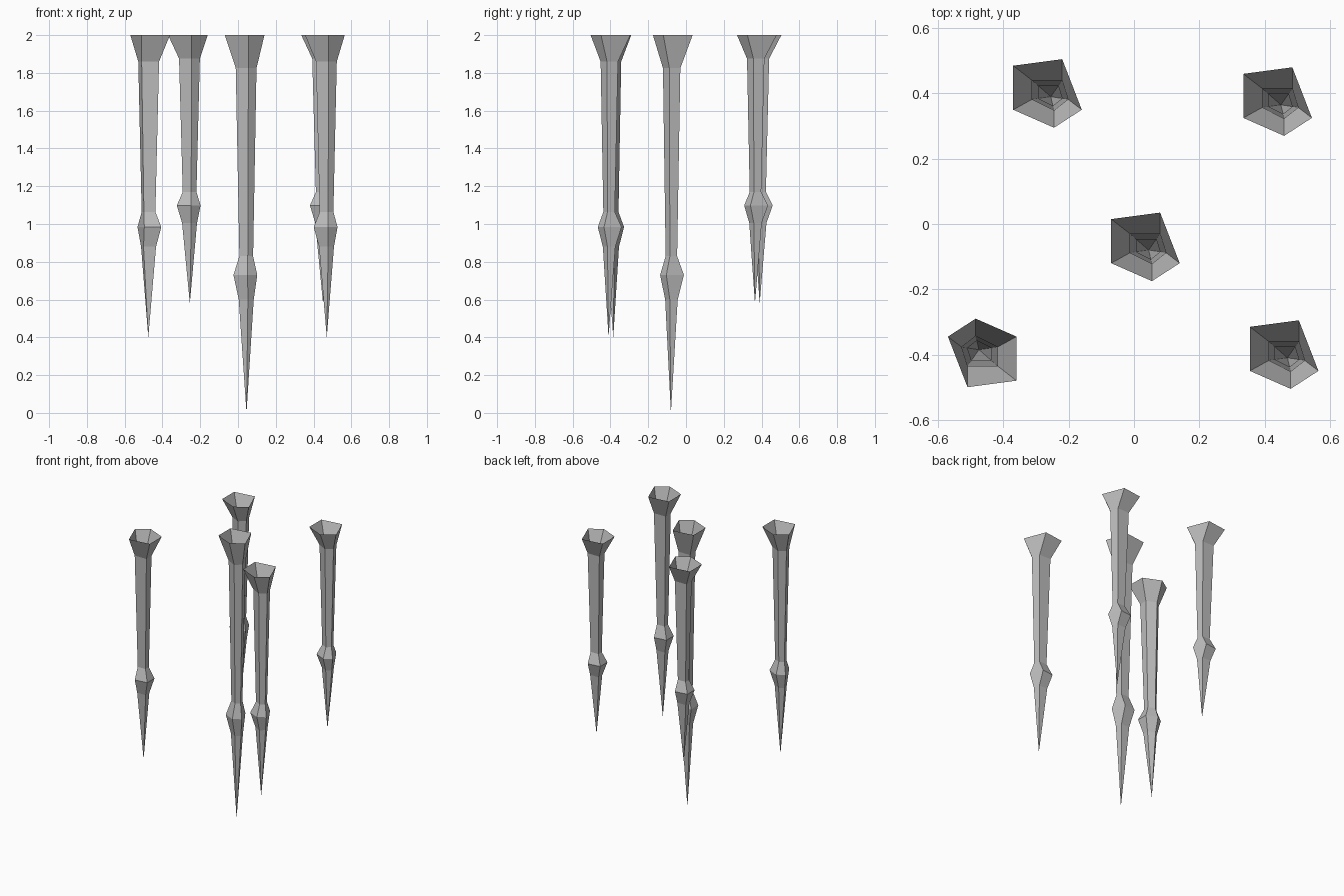
import bpy
import bmesh
import math
from mathutils import Vector, Matrix

cube = bpy.data.objects.get("Cube")
if cube:
    bpy.data.objects.remove(cube, do_unlink=True)

stone = bpy.data.materials.new("grey stone")
stone.use_nodes = True
GREY = (0.5, 0.5, 0.5, 1)
stone.diffuse_color = GREY
stone.node_tree.nodes["Principled BSDF"].inputs["Base Color"].default_value = GREY

# Uneven five-sided sections of the open mouth and of the neck below it
MOUTH = [(-.07, .015), (.08, .035), (.14, -.12), (.055, -.175), (-.07, -.12)]
NECK = [(-.012, -.03), (.08, -.03), (.098, -.088), (.055, -.122), (-.012, -.088)]
AXIS = Vector((.045, -.08))


def scaled(section, factor):
    return [AXIS + (Vector(p) - AXIS) * factor for p in section]


# Section and depth below the ceiling, from the mouth to the tip
RINGS = [
    (MOUTH, 0),
    (NECK, .175),
    (scaled(NECK, .66), 1.17),
    (scaled(MOUTH, .6), 1.27),
    (scaled(NECK, .72), 1.4),
]


def stalactite(name, x, y, length, turn=0):
    """Open-topped spike hanging from z = 2; length is relative to the longest."""
    bm = bmesh.new()
    rings = [[bm.verts.new((p[0], p[1], -depth * length)) for p in section]
             for section, depth in RINGS]
    for upper, lower in zip(rings, rings[1:]):
        for i in range(5):
            j = (i + 1) % 5
            bm.faces.new((upper[i], upper[j], lower[j], lower[i]))
    tip = bm.verts.new((AXIS.x, AXIS.y, -2 * length))
    for i in range(5):
        bm.faces.new((rings[-1][i], rings[-1][(i + 1) % 5], tip))
    bm.transform(Matrix.Rotation(turn, 4, "Z"))
    mesh = bpy.data.meshes.new(name)
    bm.to_mesh(mesh)
    bm.free()
    mesh.materials.append(stone)
    obj = bpy.data.objects.new(name, mesh)
    obj.location = (x, y, 2)
    bpy.context.collection.objects.link(obj)


stalactite("centre_stalactite", 0, 0, 1)
stalactite("front_left_stalactite", .425, -.33, .8)
stalactite("front_right_stalactite", -.43, -.465, .8, math.pi)
stalactite("back_left_stalactite", .405, .445, .71)
stalactite("back_right_stalactite", -.3, .47, .71)
